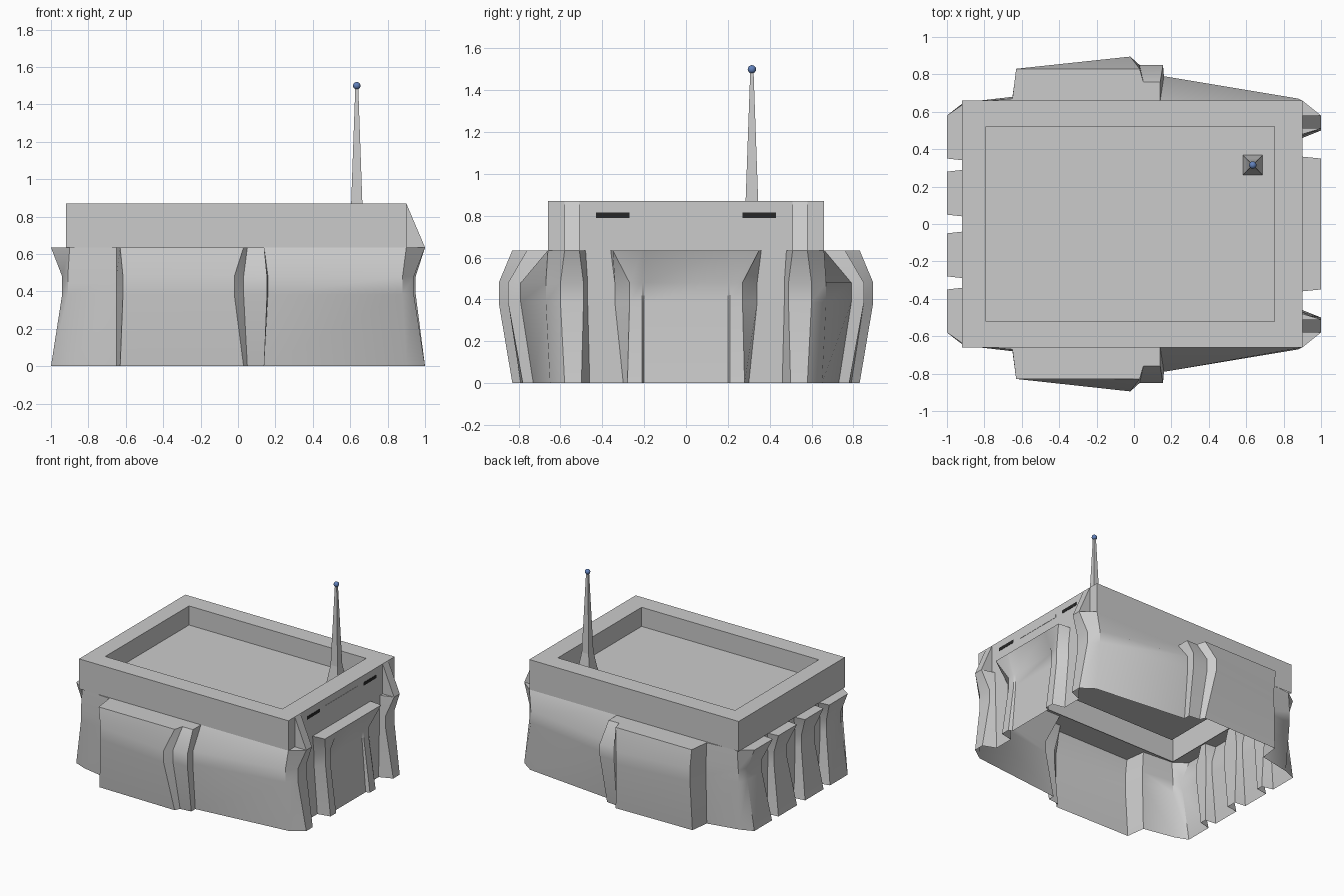
import bpy, bmesh

if "Cube" in bpy.data.objects:
    bpy.data.objects.remove(bpy.data.objects["Cube"])

Z = [0, .385, .48, .635]


def make(name, verts, faces, smooth=False):
    bm = bmesh.new()
    vs = [bm.verts.new(v) for v in verts]
    for f in faces:
        bm.faces.new([vs[i] for i in f])
    bmesh.ops.remove_doubles(bm, verts=bm.verts, dist=.0005)
    bmesh.ops.recalc_face_normals(bm, faces=bm.faces)
    me = bpy.data.meshes.new(name)
    bm.to_mesh(me)
    bm.free()
    ob = bpy.data.objects.new(name, me)
    bpy.context.collection.objects.link(ob)
    if smooth:
        bpy.context.view_layer.objects.active = ob
        ob.select_set(True)
        bpy.ops.object.shade_smooth_by_angle(angle=.6)
        ob.select_set(False)
    return ob


def loft(name, rings, cap=False, smooth=False):
    n = len(rings[0])
    verts = [v for r in rings for v in r]
    faces = [(a * n + i, a * n + (i + 1) % n, (a + 1) * n + (i + 1) % n, (a + 1) * n + i)
             for a in range(len(rings) - 1) for i in range(n)]
    if cap:
        faces.append(tuple(range((len(rings) - 1) * n, len(rings) * n)))
    return make(name, verts, faces, smooth)


def rect(x0, x1, y, z):
    return [(x0, -y, z), (x1, -y, z), (x1, y, z), (x0, y, z)]


def box(name, x0, x1, y0, y1, z0, z1):
    r = [[(x0, y0, z), (x1, y0, z), (x1, y1, z), (x0, y1, z)] for z in (z0, z1)]
    v = r[0] + r[1]
    return make(name, v, [(0, 1, 2, 3), (4, 5, 6, 7), (0, 1, 5, 4), (1, 2, 6, 5), (2, 3, 7, 6), (3, 0, 4, 7)])


# Wall stations for one half, from door to rear: (x, y) at ground, band and eaves
half = [
    ((.97, .20), (.94, .20), (1, .20)),
    ((1, .21), (.95, .21), (1, .21)),
    ((1, .28), (.95, .27), (1, .35)),
    ((.9, .30), (.9, .34), (.9, .36)),
    ((.9, .46), (.9, .47), (.9, .48)),
    ((1, .50), (.94, .49), (1, .51)),
    ((1, .58), (.94, .60), (1, .58)),
    ((.9, .65), (.88, .67), (.9, .66)),
    ((.14, .73), (.16, .79), (.14, .66)),
    ((.14, .78), (.155, .85), (.14, .76)),
    ((.05, .79), (.03, .85), (.05, .76)),
    ((.03, .83), (-.02, .895), (.03, .83)),
    ((-.63, .82), (-.615, .83), (-.63, .83)),
    ((-.65, .67), (-.65, .68), (-.65, .67)),
    ((-.9, .62), (-.91, .65), (-.9, .65)),
    ((-1, .58), (-.94, .58), (-1, .58)),
    ((-1, .36), (-.94, .40), (-1, .35)),
    ((-.91, .34), (-.9, .38), (-.91, .34)),
    ((-.91, .29), (-.9, .27), (-.91, .29)),
    ((-1, .28), (-.94, .25), (-1, .28)),
    ((-1, .05), (-.94, .09), (-1, .05)),
    ((-.91, .04), (-.9, .07), (-.91, .04)),
]
full = half + [tuple((x, -y) for x, y in s) for s in reversed(half)]
rings = [[(*s[k], z) for s in full] for k, z in zip((0, 1, 1, 2), Z)]
rings.append([(max(-.9, min(.88, x)), max(-.64, min(.64, y)), Z[3]) for x, y, _ in rings[3]])
loft("walls", rings, smooth=True)

# Roof fascia, rim and sunken deck
loft("roof", [rect(-.92, .9, .66, .635), rect(-.92, .9, .66, .87),
              rect(-.79, .75, .52, .87), rect(-.79, .75, .52, .72)], cap=True)

# Sloped brackets above the corner columns beside the entrance
for s, side in ((-1, "near"), (1, "far")):
    a, b = .51 * s, .58 * s
    make("bracket_" + side,
         [(x, y, z) for y in (a, b) for x, z in ((.9, .87), (1, .635), (.9, .635))],
         [(0, 1, 2), (3, 4, 5), (0, 1, 4, 3), (1, 2, 5, 4), (2, 0, 3, 5)])

# Fascia slots
dark = bpy.data.materials.new("dark_slot")
dark.diffuse_color = (.02, .02, .02, 1)
dark.use_nodes = True
dark.node_tree.nodes["Principled BSDF"].inputs["Base Color"].default_value = dark.diffuse_color
for name, y0, y1 in (("slot_near", -.43, -.27), ("slot_far", .27, .43)):
    box(name, .89, .902, y0, y1, .79, .815).data.materials.append(dark)
box("slot_middle", .89, .902, -.2, .2, .79, .815)

# Antenna mast with flared base and blue tip
mast = [[(.635 + h * a, .315 + h * b, z) for a, b in ((-1, -1), (1, -1), (1, 1), (-1, 1))]
        for h, z in ((.053, .72), (.03, .87), (.008, 1.49))]
loft("antenna", mast, cap=True)
bpy.ops.mesh.primitive_uv_sphere_add(segments=16, ring_count=8, radius=.02, location=(.635, .315, 1.5))
tip = bpy.context.object
tip.name = "antenna_tip"
bpy.ops.object.shade_smooth()
blue = bpy.data.materials.new("tip_blue")
blue.diffuse_color = (.12, .22, .5, 1)
blue.use_nodes = True
blue.node_tree.nodes["Principled BSDF"].inputs["Base Color"].default_value = blue.diffuse_color
tip.data.materials.append(blue)
